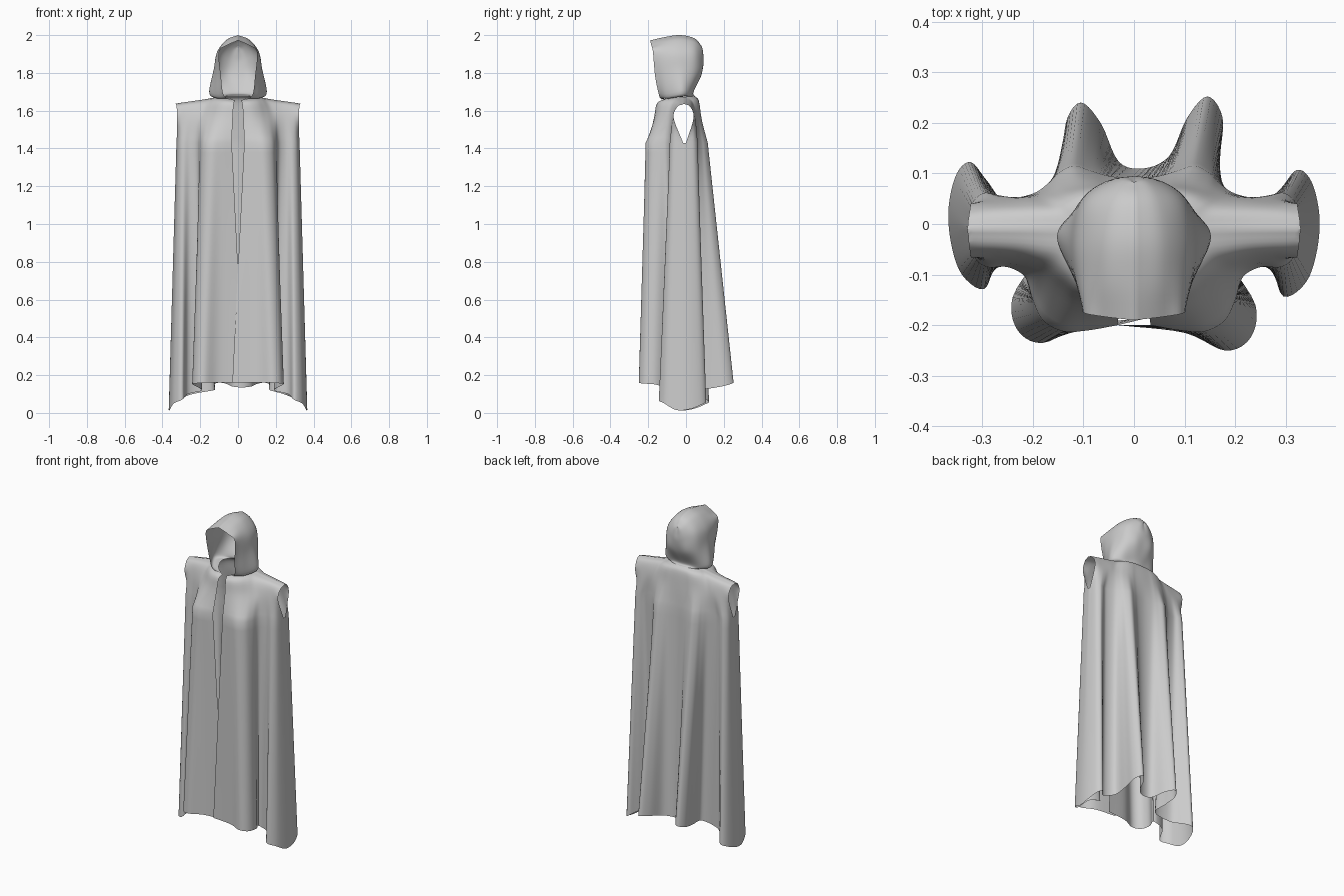
import bpy, bmesh, math
from mathutils import Vector as V

if "Cube" in bpy.data.objects:
    bpy.data.objects.remove(bpy.data.objects["Cube"])


def spline(pts, n):
    """Catmull-Rom through pts, n steps per span."""
    out = []
    last = len(pts) - 1
    for i in range(last):
        b, c = pts[i], pts[i + 1]
        a = pts[i - 1] if i else b * 2 - c
        d = pts[i + 2] if i + 2 <= last else c * 2 - b
        for k in range(n):
            t = k / n
            out.append(0.5 * (2 * b + (c - a) * t + (2 * a - 5 * b + 4 * c - d) * t * t
                              + (3 * b - a - 3 * c + d) * t ** 3))
    return out + [pts[-1].copy()]


def sheet(name, rows, skip=lambda r, c: False, weld=0.003):
    """Quad grid from rows of points, leaving out skipped cells."""
    bm = bmesh.new()
    vs = [[bm.verts.new(p) for p in row] for row in rows]
    for r in range(len(rows) - 1):
        for c in range(len(rows[0]) - 1):
            if not skip(r, c):
                bm.faces.new((vs[r][c], vs[r][c + 1], vs[r + 1][c + 1], vs[r + 1][c]))
    bmesh.ops.remove_doubles(bm, verts=bm.verts, dist=weld)
    bmesh.ops.delete(bm, geom=[v for v in bm.verts if not v.link_faces], context='VERTS')
    bmesh.ops.recalc_face_normals(bm, faces=bm.faces)
    me = bpy.data.meshes.new(name)
    bm.to_mesh(me)
    bm.free()
    ob = bpy.data.objects.new(name, me)
    bpy.context.collection.objects.link(ob)
    bpy.ops.object.select_all(action='DESELECT')
    ob.select_set(True)
    bpy.context.view_layer.objects.active = ob
    bpy.ops.object.shade_smooth_by_angle(angle=math.radians(50))
    return ob


# Cloak outlines for one half, running from front slit round the side to mid back
hem = [(-.03, -.2, .16), (.1, -.215, .16), (.18, -.25, .16), (.23, -.225, .155), (.24, -.16, .15),
       (.19, -.07, .12), (.265, -.08, .1), (.295, -.143, .07), (.34, -.115, .05), (.362, -.05, .015),
       (.366, .02, .02), (.35, .085, .045), (.322, .107, .06), (.29, .07, .08), (.24, .015, .1),
       (.15, .04, .12), (.15, .13, .13), (.155, .21, .145), (.125, .252, .16), (.085, .21, .155),
       (.05, .135, .14), (0, .11, .135)]
chest = [(.033, -.2), (.09, -.21), (.14, -.212), (.18, -.19), (.2, -.15), (.215, -.105), (.25, -.085),
         (.29, -.085), (.315, -.065), (.325, -.015), (.325, 0), (.32, .04), (.3, .06), (.28, .06),
         (.25, .05), (.2, .06), (.17, .08), (.15, .1), (.12, .115), (.085, .105), (.05, .095), (0, .09)]
yoke = [(.028, -.17), (.08, -.165), (.12, -.15), (.155, -.125), (.185, -.1), (.21, -.085), (.24, -.075),
        (.275, -.07), (.3, -.068), (.322, -.065), (.322, .04), (.3, .045), (.275, .048), (.25, .05),
        (.22, .052), (.19, .055), (.165, .062), (.14, .072), (.11, .08), (.08, .082), (.05, .08), (0, .08)]
seam = [(.11, -.01, 1.672), (.16, -.01, 1.663), (.21, -.01, 1.655), (.26, -.01, 1.648),
        (.3, -.01, 1.642), (.33, -.01, 1.637)]
top = ([(.015, -.13, 1.655), (.045, -.115, 1.662), (.075, -.085, 1.668), (.095, -.04, 1.673)] + seam
       + seam[::-1] + [(.1, .01, 1.674), (.09, .022, 1.675), (.075, .031, 1.676), (.055, .038, 1.677),
                       (.03, .043, 1.678), (0, .045, 1.678)])


def full(half, z=None, uneven=False):
    """Mirror a half outline; the hem is slightly uneven left to right."""
    right = [V((*p, z)) if z else V(p) for p in half]
    left = [V((-p.x, p.y, p.z)) for p in right[:-1]]
    if uneven:
        for i, p in enumerate(left):
            p.y += .015 if i < 15 else -.012
        for p in right[15:] + left[15:]:
            p.x += .02
    return right + left[::-1]


H, C, Y, T = full(hem, uneven=True), full(chest, 1.43), full(yoke, 1.56), full(top)
bulge = [V((t.x + (y.x - t.x) * .6, t.y + (y.y - t.y) * .65, t.z + (y.z - t.z) * .22)) for y, t in zip(Y, T)]
LOW, SUB = 24, 5
rows = [[h.lerp(c, k / LOW) for h, c in zip(H, C)] for k in range(LOW)]
columns = [spline(list(q), 5) for q in zip(C, Y, bulge, T)]
rows += [list(r) for r in zip(*columns)]


def dense(r, row):
    if r <= LOW:
        return spline(row, SUB)
    # above the armhole base the front and back panels are separate
    parts = [spline(row[a:b], SUB) for a, b in ((0, 10), (10, 33), (33, 43))]
    gap = lambda p, q: [p.lerp(q, k / SUB) for k in range(1, SUB)]
    return parts[0] + gap(row[9], row[10]) + parts[1] + gap(row[32], row[33]) + parts[2]


grid = [dense(r, row) for r, row in enumerate(rows)]
sheet("cloak_body", grid, lambda r, c: r >= LOW and c // SUB in (9, 32))

# Hood arcs, each from neckline up to the crown, fanned from brim to back
arcs = [
    [(.025, -.13, 1.66), (.075, -.142, 1.68), (.09, -.163, 1.78), (.1, -.175, 1.91), (.06, -.183, 1.945), (0, -.19, 1.972)],
    [(.07, -.09, 1.668), (.115, -.1, 1.675), (.117, -.11, 1.8), (.107, -.11, 1.91), (.06, -.11, 1.967), (0, -.11, 1.99)],
    [(.1, -.03, 1.673), (.152, -.025, 1.69), (.128, -.03, 1.82), (.11, -.03, 1.91), (.06, -.03, 1.975), (0, -.03, 2.0)],
    [(.09, .02, 1.675), (.115, .02, 1.695), (.11, .04, 1.8), (.095, .045, 1.9), (.05, .045, 1.96), (0, .045, 1.983)],
    [(.045, .04, 1.677), (.05, .035, 1.7), (.06, .077, 1.79), (.05, .085, 1.87), (.027, .085, 1.925), (0, .08, 1.945)],
]
nape = [(0, .045, 1.678), (0, .04, 1.7), (0, .078, 1.78), (0, .093, 1.85), (0, .09, 1.9), (0, .08, 1.945)]
half = [[V(p) for p in a] for a in arcs]
mirror = [[V((-p.x, p.y, p.z)) for p in a] for a in half]
hoops = half + [[V(p) for p in nape]] + mirror[::-1]
hood_cols = [spline(a, 6) for a in hoops]
sheet("hood", [spline(list(r), 5) for r in zip(*hood_cols)], weld=0.0015)
